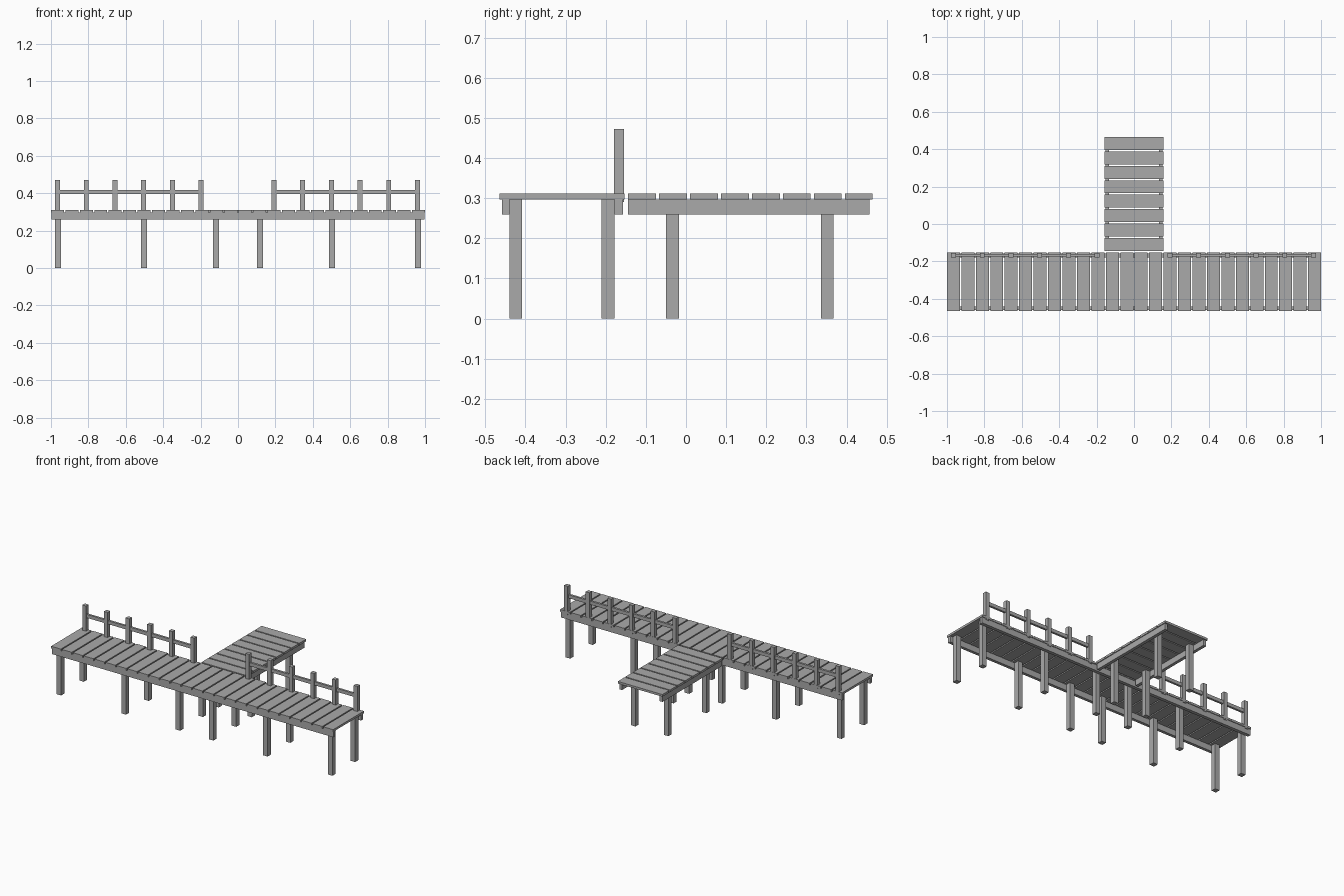
import bpy
import bmesh
from mathutils import Matrix, Vector

cube = bpy.data.objects.get("Cube")
if cube:
    bpy.data.objects.remove(cube, do_unlink=True)

wood = bpy.data.materials.new("weathered_grey_wood")
wood.use_nodes = True
GREY = (0.4, 0.4, 0.4, 1.0)
wood.diffuse_color = GREY
wood.node_tree.nodes["Principled BSDF"].inputs["Base Color"].default_value = GREY


def build(name, boxes):
    """One flat-shaded object from boxes given as (x range, y range, z range)."""
    bm = bmesh.new()
    for ranges in boxes:
        centre = Vector([(a + b) / 2 for a, b in ranges])
        size = Vector([b - a for a, b in ranges])
        bmesh.ops.create_cube(bm, size=1, matrix=Matrix.LocRotScale(centre, None, size))
    mesh = bpy.data.meshes.new(name)
    bm.to_mesh(mesh)
    bm.free()
    mesh.materials.append(wood)
    obj = bpy.data.objects.new(name, mesh)
    bpy.context.collection.objects.link(obj)


def span(centre, width):
    return (centre - width / 2, centre + width / 2)


def row(start, end, count, gap):
    """Equal plank ranges separated by a gap."""
    pitch = (end - start + gap) / count
    return [(start + i * pitch, start + (i + 1) * pitch - gap) for i in range(count)]


BEAM_Z = (0.259, 0.297)
PLANK_Z = (0.297, 0.311)
LEG_Z = (0, 0.297)
LEG = 0.032
GAP = 0.008

# Long walkway: planks, edge beams and two rows of legs
build("walkway_planks", [(x, (-0.465, -0.153), PLANK_Z) for x in row(-1, 1, 26, GAP)])
build("walkway_beams", [((-0.997, 0.997), y, BEAM_Z)
                        for y in ((-0.459, -0.44), (-0.178, -0.157))])
for name, y in (("front", -0.424), ("back", -0.194)):
    build(f"walkway_{name}_legs", [(span(s * x, LEG), span(y, LEG), LEG_Z)
                                   for x in (0.118, 0.502, 0.962) for s in (-1, 1)])

# Short pier reaching backwards
build("pier_planks", [((-0.158, 0.158), y, PLANK_Z) for y in row(-0.144, 0.465, 8, GAP)])
build("pier_beams", [(span(s * 0.143, 0.02), (-0.144, 0.457), BEAM_Z) for s in (-1, 1)])
build("pier_legs", [(span(s * 0.117, LEG), span(y, LEG), LEG_Z)
                    for y in (-0.034, 0.352) for s in (-1, 1)])

# Railings along the back edge, either side of the pier
for name, start in (("right", -0.965), ("left", 0.192)):
    xs = [start + i * 0.1535 for i in range(6)]
    build(f"{name}_railing_posts", [(span(x, 0.026), span(-0.167, 0.026), (0.29, 0.472)) for x in xs])
    build(f"{name}_railing_bar", [((xs[0], xs[-1]), span(-0.167, 0.014), (0.395, 0.417))])
